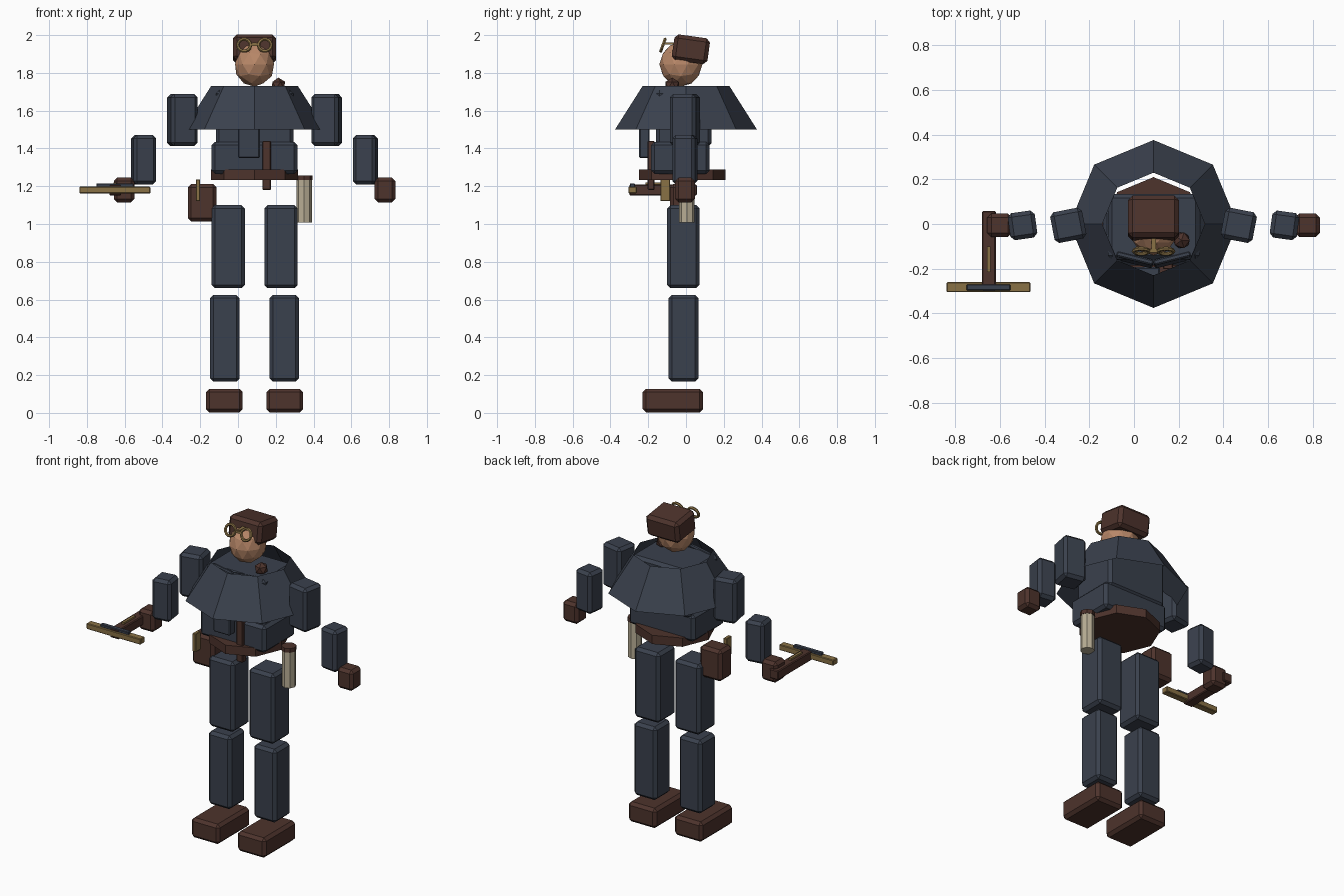
import bpy, bmesh, math
from mathutils import Matrix

if "Cube" in bpy.data.objects:
    bpy.data.objects.remove(bpy.data.objects["Cube"])

CX = 0.0875  # body centre line


def material(name, rgb):
    m = bpy.data.materials.new(name)
    m.diffuse_color = (*rgb, 1)
    m.use_nodes = True
    m.node_tree.nodes["Principled BSDF"].inputs["Base Color"].default_value = m.diffuse_color
    return m


SLATE = material("slate_cloth", (0.042, 0.052, 0.074))
BROWN = material("brown_leather", (0.075, 0.033, 0.025))
SKIN = material("skin", (0.48, 0.245, 0.14))
BRASS = material("brass", (0.25, 0.165, 0.06))
IVORY = material("ivory", (0.48, 0.42, 0.30))


def finish(name, bm, mat, loc, rot=(0, 0, 0)):
    me = bpy.data.meshes.new(name)
    bm.to_mesh(me)
    bm.free()
    me.materials.append(mat)
    ob = bpy.data.objects.new(name, me)
    ob.location = loc
    ob.rotation_euler = [math.radians(a) for a in rot]
    bpy.context.collection.objects.link(ob)
    return ob


def box(name, mat, loc, size, bevel=0.018, rot=(0, 0, 0)):
    bm = bmesh.new()
    bmesh.ops.create_cube(bm, size=1, matrix=Matrix.Diagonal((*size, 1)))
    if bevel:
        bmesh.ops.bevel(bm, geom=bm.edges[:], offset=bevel, segments=1, affect='EDGES')
    return finish(name, bm, mat, loc, rot)


def cone(name, mat, loc, r1, r2, depth, sides=8, caps=True, rot=(0, 0, 0)):
    bm = bmesh.new()
    bmesh.ops.create_cone(bm, cap_ends=caps, segments=sides, radius1=r1, radius2=r2, depth=depth)
    return finish(name, bm, mat, loc, rot)


def ico(name, mat, loc, scale, subdiv):
    bm = bmesh.new()
    bmesh.ops.create_icosphere(bm, subdivisions=subdiv, radius=1, matrix=Matrix.Diagonal((*scale, 1)))
    return finish(name, bm, mat, loc)


def ring(name, mat, loc, major, minor, rot):
    bpy.ops.mesh.primitive_torus_add(major_segments=14, minor_segments=6, major_radius=major,
                                     minor_radius=minor, location=loc,
                                     rotation=[math.radians(a) for a in rot])
    ob = bpy.context.object
    ob.name = name
    ob.data.materials.append(mat)


# limbs, mirrored about the centre line
for side, s in (("right", -1), ("left", 1)):
    box(side + "_boot", BROWN, (CX + s * 0.16, -0.07, 0.065), (0.195, 0.32, 0.125))
    box(side + "_shin", SLATE, (CX + s * 0.157, -0.013, 0.395), (0.157, 0.158, 0.46))
    box(side + "_thigh", SLATE, (CX + s * 0.14, -0.014, 0.88), (0.177, 0.172, 0.44))
    box(side + "_upper_arm", SLATE, (CX + s * 0.382, -0.006, 1.55), (0.145, 0.14, 0.275), rot=(0, 0, -11 * s))
    box(side + "_forearm", SLATE, (CX + s * 0.587, -0.006, 1.34), (0.122, 0.122, 0.26), rot=(0, 0, -8 * s))
    box(side + "_glove", BROWN, (CX + s * 0.69, -0.006, 1.18), (0.11, 0.105, 0.13))
    # goggles
    ring(side + "_goggle", BRASS, (CX + s * 0.055, -0.122, 1.947), 0.034, 0.009, (70, 0, 0))
    # folded collar flaps
    box(side + "_collar_flap", SLATE, (CX + s * 0.085, -0.16, 1.64), (0.17, 0.025, 0.15), 0.006, (-6, 0, 14 * s))
box("goggle_bridge", BRASS, (CX, -0.12, 1.95), (0.05, 0.014, 0.014), 0)
box("goggle_strap_mount", BRASS, (CX, -0.09, 1.955), (0.02, 0.06, 0.012), 0)

# torso
box("abdomen", SLATE, (CX, -0.03, 1.35), (0.455, 0.31, 0.17))
box("chest", SLATE, (CX, -0.012, 1.56), (0.41, 0.295, 0.30))
box("scarf_tail", SLATE, (0.058, -0.22, 1.435), (0.115, 0.055, 0.17), 0.006)
cone("belt", BROWN, (CX, -0.02, 1.26), 0.23, 0.23, 0.055)
box("chest_strap", BROWN, (0.152, -0.185, 1.31), (0.045, 0.035, 0.26), 0.004)
cone("cape", SLATE, (CX, 0, 1.615), 0.376, 0.23, 0.23, caps=False)
ico("cape_clasp", BROWN, (0.213, -0.073, 1.735), (0.041, 0.041, 0.04), 1)

# head
ico("head", SKIN, (CX, -0.027, 1.845), (0.108, 0.114, 0.118), 2)
box("cap", BROWN, (CX, 0.026, 1.925), (0.228, 0.19, 0.138), 0.02, (-8, 0, 0))

# hip gear
box("hip_pouch", BROWN, (-0.19, -0.025, 1.113), (0.152, 0.12, 0.197))
box("pouch_buckle", BRASS, (-0.212, -0.11, 1.178), (0.023, 0.05, 0.115), 0.003)
cone("scroll_tube", IVORY, (0.35, 0.005, 1.125), 0.041, 0.041, 0.235)
cone("scroll_cap", BROWN, (0.35, 0.005, 1.245), 0.044, 0.044, 0.026)

# hand crossbow
box("crossbow_stock", BROWN, (-0.65, -0.121, 1.18), (0.062, 0.358, 0.058), 0.005)
box("crossbow_limb", BRASS, (-0.652, -0.283, 1.18), (0.376, 0.045, 0.036), 0.004)
box("crossbow_plate", SLATE, (-0.652, -0.284, 1.205), (0.196, 0.027, 0.018), 0.003)
box("crossbow_bolt", BRASS, (-0.65, -0.158, 1.213), (0.016, 0.115, 0.014), 0)
